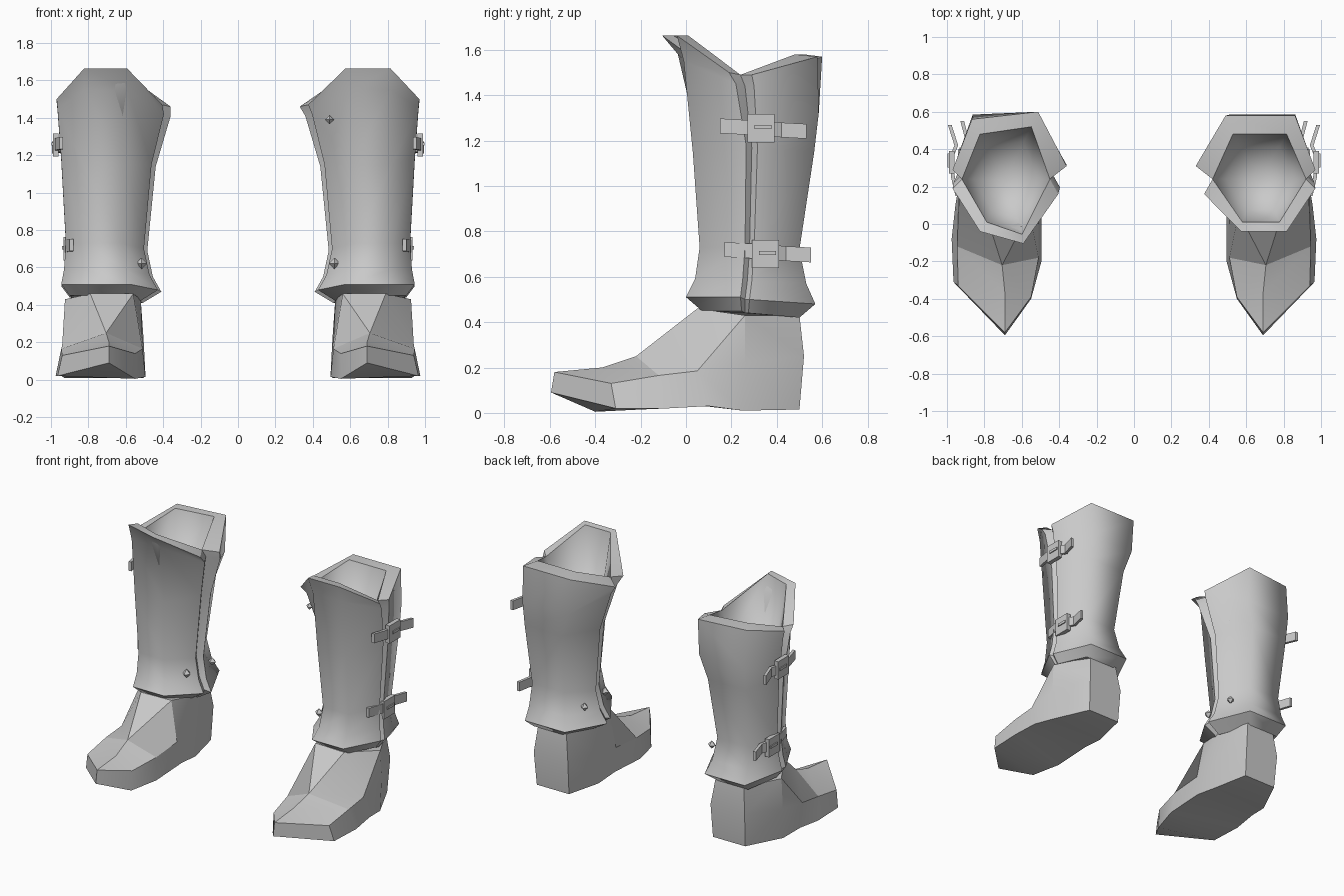
import bpy, bmesh, math
from mathutils import Vector

if "Cube" in bpy.data.objects:
    bpy.data.objects.remove(bpy.data.objects["Cube"])

grey = bpy.data.materials.new("grey leather")
grey.diffuse_color = (0.588, 0.588, 0.588, 1)
grey.use_nodes = True
grey.node_tree.nodes["Principled BSDF"].inputs["Base Color"].default_value = grey.diffuse_color


def finish(bm, name, side, angle=None):
    """Mirror to the requested side and turn the bmesh into an object."""
    for v in bm.verts:
        v.co.x *= side
    bmesh.ops.recalc_face_normals(bm, faces=bm.faces)
    me = bpy.data.meshes.new(name)
    bm.to_mesh(me)
    bm.free()
    me.materials.append(grey)
    ob = bpy.data.objects.new(name, me)
    bpy.context.collection.objects.link(ob)
    if angle:
        bpy.ops.object.select_all(action='DESELECT')
        ob.select_set(True)
        bpy.context.view_layer.objects.active = ob
        bpy.ops.object.shade_smooth_by_angle(angle=math.radians(angle))
    return ob


# x inside, x outside, y front, y back, z side, z front, z back, seam y, seam opening
LEVELS = [
    (.51, .90, .07, .50, .42, .45, .42, .26, .3),
    (.41, .945, .00, .57, .48, .51, .48, .26, .4),
    (.455, .93, .04, .53, .56, .59, .57, .27, .4),
    (.485, .92, .06, .50, .70, .73, .72, .28, .4),
    (.44, .945, .03, .565, 1.15, 1.15, 1.15, .29, .5),
    (.36, .965, -.01, .585, 1.42, 1.55, 1.32, .26, .8),
    (.33, .97, -.04, .58, 1.47, 1.663, 1.57, .24, 1),
]


def shaft(side):
    bm = bmesh.new()
    group = bm.faces.layers.int.new("group")
    outer = []
    for i, (xi, xo, yf, yb, zs, zf, zb, s, g) in enumerate(LEVELS):
        rim = i == len(LEVELS) - 1
        lip = bump = 0
        if rim and side < 0:            # the left boot leans at the lip
            xi, lip, bump = .36, -.065, .02
        w = xo - xi
        f1 = .38 if i > 4 else .31
        gi, go = (xi + .09 * g, s, zs + .01), (xo - .05 * g, s, zs + .02)
        pts = [gi, (xi + .045 * g, s - .08 * g, zs), (xi + f1 * w, yf + lip, zf),
               (xi + .76 * w, yf, zf), (xo, s - .05 * g, zs + .03),
               go, (xo, s + .05 * g, zs + .02),
               (xi + .83 * w, yb - bump, zb), (xi + .25 * w, yb + bump, zb),
               (xi, s + .07 * g, zs - .01)]
        ring = [bm.verts.new(p) for p in pts]
        outer.append(ring)
    # inner edge of the rim, sharing the two seam points
    hexa = [(xi + .39 * w, yf + .05 + lip), (xi + .70 * w, yf + .05),
            (xi + .76 * w, yb - .10), (xi + .31 * w, yb - .10 + 2 * bump)]
    p = [bm.verts.new((x, y, zf if k < 2 else zb + .01)) for k, (x, y) in enumerate(hexa)]
    n = [ring[0], p[0], p[1], ring[5], p[2], p[3]]

    def face(vs, k):
        bm.faces.new(vs)[group] = k

    # outer walls: front plate, back plate and the seam grooves between them
    kinds = [3, 1, 1, 1, 4, 5, 2, 2, 2, 6]
    for i, (a, b) in enumerate(zip(outer, outer[1:])):
        for j in range(10):
            k = (j + 1) % 10
            face((a[j], a[k], b[k], b[j]), kinds[j] + (10 if i == 0 else 0))
    face(outer[0][::-1], 20)
    # smooth bowl closing the leg opening
    mid = Vector((sum(v.co.x for v in n) / 6, sum(v.co.y for v in n) / 6, 1.27))
    bowl = [bm.verts.new((mid.x + .72 * (v.co.x - mid.x), mid.y + .72 * (v.co.y - mid.y), 1.31))
            for v in n]
    centre = bm.verts.new(mid)
    for j in range(6):
        k = (j + 1) % 6
        face((n[k], n[j], bowl[j], bowl[k]), 30)
        face((bowl[k], bowl[j], centre), 30)
    # flat rim
    o = outer[-1]
    for vs in [(o[0], o[1], o[2], n[1]), (n[1], o[2], o[3], n[2]), (n[2], o[3], o[4], o[5]),
               (o[5], o[6], o[7], n[4]), (n[4], o[7], o[8], n[5]), (n[5], o[8], o[9], o[0])]:
        face(vs, 40)
    # smooth within each region, sharp between regions
    for f in bm.faces:
        f.smooth = True
    for e in bm.edges:
        e.smooth = len({f[group] for f in e.link_faces}) == 1
    finish(bm, "boot_shaft", side)


# foot rings: inner sole, inner welt, inner top, outer top, outer welt, outer sole
FOOT = [
    [(.69, -.595, .09), (.69, -.58, .18), (.69, -.58, .18),
     (.69, -.58, .18), (.69, -.58, .18), (.69, -.595, .09)],
    [(.55, -.40, .005), (.55, -.39, .14), (.69, -.37, .20),
     (.69, -.37, .20), (.94, -.33, .13), (.965, -.31, .02)],
    [(.495, -.20, .015), (.51, -.18, .165), (.705, -.22, .25),
     (.705, -.22, .25), (.945, -.12, .165), (.975, -.08, .02)],
    [(.495, .08, .03), (.51, .05, .185), (.56, .06, .46),
     (.79, .05, .46), (.94, .05, .185), (.955, .10, .03)],
    [(.505, .25, .01), (.505, .26, .22), (.52, .26, .43),
     (.925, .26, .43), (.935, .26, .22), (.93, .25, .01)],
    [(.56, .50, .015), (.555, .52, .25), (.58, .50, .43),
     (.80, .50, .43), (.82, .52, .25), (.81, .50, .015)],
]


def foot(side):
    bm = bmesh.new()
    rings = [[bm.verts.new(p) for p in r] for r in FOOT]
    for i, (a, b) in enumerate(zip(rings, rings[1:])):
        for j in range(6):
            k = (j + 1) % 6
            if i == 3 and j == 1:       # instep crease running up to the ankle
                bm.faces.new((a[1], a[2], b[2]))
                bm.faces.new((a[1], b[2], b[1]))
            elif i == 3 and j == 3:
                bm.faces.new((a[4], b[3], a[3]))
                bm.faces.new((a[4], b[4], b[3]))
            else:
                bm.faces.new((a[j], a[k], b[k], b[j]))
    bm.faces.new(rings[-1][1:5])
    bm.faces.new([rings[-1][j] for j in (0, 1, 4, 5)])
    bmesh.ops.remove_doubles(bm, verts=bm.verts, dist=.0005)
    bmesh.ops.dissolve_degenerate(bm, edges=bm.edges, dist=.0005)
    finish(bm, "boot_foot", side, 22)


def box(bm, centre, size):
    vs = bmesh.ops.create_cube(bm, size=1)["verts"]
    for v in vs:
        v.co = Vector(centre) + Vector(a * b for a, b in zip(v.co, size))


def strap(side, path, z, h=.065, t=.02):
    bm = bmesh.new()
    rings = []
    for i, (x, y) in enumerate(path):
        zc = z + .01 - .006 * i
        rings.append([bm.verts.new((x + a * t / 2, y, zc + b * h / 2))
                      for a, b in ((-1, -1), (1, -1), (1, 1), (-1, 1))])
    for a, b in zip(rings, rings[1:]):
        for j in range(4):
            k = (j + 1) % 4
            bm.faces.new((a[j], a[k], b[k], b[j]))
    bm.faces.new(rings[0])
    bm.faces.new(rings[-1])
    finish(bm, "strap", side)


def buckle(side, x, y, z):
    bm = bmesh.new()
    box(bm, (x, y, z), (.03, .12, .125))                      # plate
    box(bm, (x + .015, y + .01, z + .005), (.014, .075, .018))   # prong
    finish(bm, "buckle", side)


def stud(side, x, y, z, r):
    bm = bmesh.new()
    bmesh.ops.create_uvsphere(bm, u_segments=4, v_segments=2, radius=r)
    for v in bm.verts:
        v.co += Vector((x, y, z))
    finish(bm, "stud", side)


for side in (1, -1):
    shaft(side)
    foot(side)
    # upper and lower fastenings
    strap(side, [(.945, .15), (.968, .25), (.975, .36), (.95, .42), (.985, .53)], 1.255)
    buckle(side, .975, .33, 1.255)
    strap(side, [(.89, .17), (.915, .28), (.918, .38), (.89, .44), (.918, .55)], .71)
    buckle(side, .918, .35, .70)
    # studs beside the inner seam
    stud(side, .515, .165, .622, .03)
    stud(side, .495, .42, .615, .028)
    if side > 0:
        stud(side, .49, .095, 1.39, .024)
    else:
        stud(side, .485, .43, 1.22, .012)
